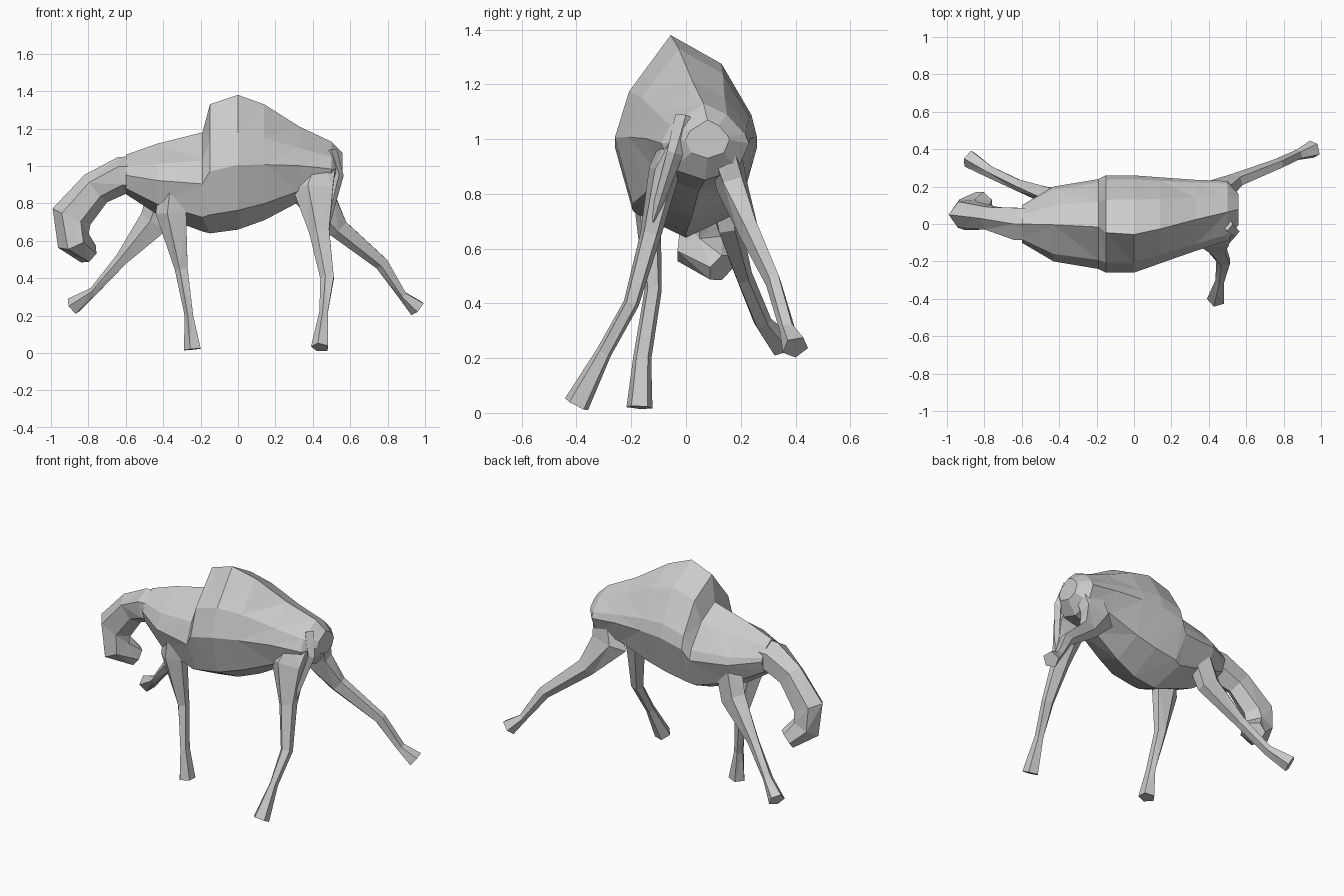
import bpy
import bmesh
import math
from mathutils import Vector

default_cube = bpy.data.objects.get("Cube")
if default_cube:
    bpy.data.objects.remove(default_cube, do_unlink=True)

# One plain grey for the whole animal
grey = bpy.data.materials.new("plain grey")
grey.use_nodes = True
colour = (.6, .6, .6, 1)
grey.diffuse_color = colour
grey.node_tree.nodes["Principled BSDF"].inputs["Base Color"].default_value = colour


def loft(name, rings):
    """Skin a list of equal rings into a closed, faceted mesh."""
    bm = bmesh.new()
    loops = [[bm.verts.new(point) for point in ring] for ring in rings]
    for near, far in zip(loops, loops[1:]):
        for i in range(len(near)):
            bm.faces.new((near[i - 1], near[i], far[i], far[i - 1]))
    bm.faces.new(loops[0])
    bm.faces.new(loops[-1])
    bmesh.ops.triangulate(bm, faces=bm.faces[:], quad_method='SHORT_EDGE')
    bmesh.ops.recalc_face_normals(bm, faces=bm.faces[:])
    mesh = bpy.data.meshes.new(name)
    bm.to_mesh(mesh)
    bm.free()
    mesh.materials.append(grey)
    obj = bpy.data.objects.new(name, mesh)
    bpy.context.collection.objects.link(obj)


def limb(name, joints, girths, sides=5):
    """Tube through the joints; each girth is a half width and a half depth."""
    centres = [Vector(joint) for joint in joints]
    last = len(centres) - 1
    rings = []
    for k, (centre, (width, depth)) in enumerate(zip(centres, girths)):
        along = centres[min(k + 1, last)] - centres[max(k - 1, 0)]
        across = Vector((0, 1, 0)).cross(along).normalized()
        outward = along.normalized().cross(across)
        angles = [math.tau * side / sides for side in range(sides)]
        rings.append([centre
                      + across * width * math.cos(angle)
                      + outward * depth * math.sin(angle)
                      for angle in angles])
    loft(name, rings)


def mix(start, end, amount):
    return start + (end - start) * amount


def torso_ring(x, half, top, low):
    """Nine-sided section, rounder on the left flank than on the right."""
    wide = mix(low, top, .48)
    # The rump drifts to the left, the hump leans to the right
    middle = max(x, 0) * .14
    ridge = middle - max(top - 1.1, 0) * .2
    lower = mix(wide, low, .7)
    profile = [
        (ridge, top),
        (middle + half * .5, mix(wide, top, .72)),
        (middle + half * .92, mix(wide, top, .22)),
        (middle + half, wide),
        (middle + half * .75, lower),
        (middle, low),
        (middle - half * .75, lower),
        (middle - half, wide),
        (middle - half * .8, mix(wide, top, .45)),
    ]
    return [(x, y, z) for y, z in profile]


# Torso with a single hump that rises abruptly behind the shoulders
torso_sections = [
    (-.6, .1, 1.06, .85),
    (-.43, .2, 1.12, .74),
    (-.19, .24, 1.18, .65),
    (-.15, .26, 1.33, .64),
    (0, .26, 1.38, .66),
    (.14, .23, 1.33, .71),
    (.33, .19, 1.21, .81),
    (.5, .16, 1.13, .85),
    (.56, .08, 1.07, .93),
]
loft("torso", [torso_ring(*section) for section in torso_sections])

# Neck arching forward and down, with the head tucked back
neck_joints = [
    (-.46, 0, .95),
    (-.62, 0, .95),
    (-.76, .03, .88),
    (-.89, .05, .73),
    (-.88, .05, .6),
    (-.8, .13, .53),
]
neck_girths = [(.11, .1), (.1, .1), (.095, .07), (.11, .08), (.09, .1), (.06, .06)]
limb("neck_and_head", neck_joints, neck_girths, sides=6)

# Forelegs: hip, thigh, knee, fetlock and flared hoof
hoof = (.05, .05)
fore_girths = [(.09, .06), (.09, .05), (.038, .033), (.025, .035), hoof]
right_fore_joints = [(-.33, -.13, .93), (-.35, -.14, .75), (-.3, -.12, .45),
                     (-.26, -.16, .2), (-.24, -.17, .02)]
left_fore_joints = [(-.38, .12, .9), (-.44, .15, .7), (-.62, .21, .5),
                    (-.77, .28, .33), (-.88, .35, .25)]
limb("right_foreleg", right_fore_joints, fore_girths)
limb("left_foreleg", left_fore_joints, fore_girths)

# Hind legs: heavier thighs, tapering through the shin to the hoof
hind_girths = [(.09, .07), (.12, .06), (.06, .04), (.04, .03), (.025, .03), hoof]
right_hind_joints = [(.45, 0, 1.03), (.41, -.08, .88), (.44, -.13, .65),
                     (.48, -.2, .4), (.46, -.3, .22), (.44, -.4, .03)]
left_hind_joints = [(.46, .12, 1.02), (.42, .17, .83), (.54, .23, .67),
                    (.77, .32, .48), (.88, .37, .31), (.96, .4, .24)]
limb("right_hind_leg", right_hind_joints, hind_girths)
limb("left_hind_leg", left_hind_joints, hind_girths)

# Tail hanging against the right thigh
tail_joints = [(.5, 0, 1.08), (.54, -.04, .95), (.48, -.12, .7)]
tail_girths = [(.03, .04), (.025, .03), (.015, .015)]
limb("tail", tail_joints, tail_girths, sides=4)
